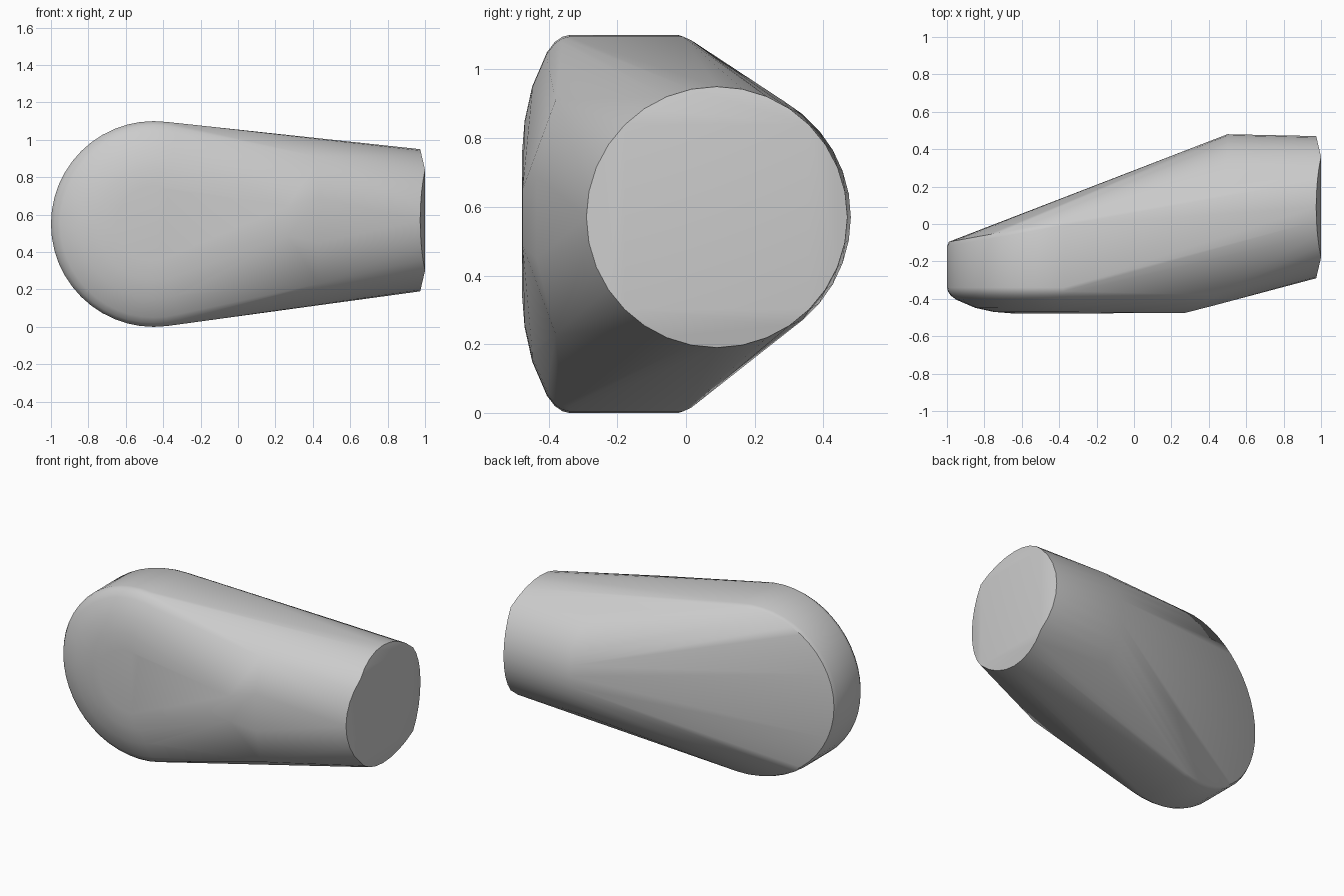
import bpy
import bmesh
from math import sin, cos, pi, radians

cube = bpy.data.objects.get("Cube")
if cube:
    bpy.data.objects.remove(cube, do_unlink=True)

grey = bpy.data.materials.new("plain_grey")
grey.use_nodes = True
colour = (0.6, 0.6, 0.6, 1)
grey.diffuse_color = colour
grey.node_tree.nodes["Principled BSDF"].inputs["Base Color"].default_value = colour

points = []
PAD_X, PAD_Z, PAD_R = -0.45, 0.55, 0.55
END_Y, END_Z, END_R = 0.09, 0.57, 0.38


def pad_ring(radius, depth, slant=0.0, count=48):
    """Ring facing the front; slant pushes it back towards the left."""
    for i in range(count):
        a = 2 * pi * i / count
        x = PAD_X + radius * cos(a)
        points.append((x, depth + slant * (x + 1), PAD_Z + radius * sin(a)))


# Rounded front of the broad end
for radius, depth in ((0.55, -0.34), (0.545, -0.36), (0.53, -0.382), (0.5, -0.405),
                      (0.4, -0.448), (0.3, -0.47), (0.2, -0.478)):
    pad_ring(radius, depth)

# Slanted back rim of the broad end, slightly eased
pad_ring(0.55, -0.12, 0.18)
pad_ring(0.54, -0.097, 0.18)

# Narrow end: round rim whose four sides are cut back
for i in range(32):
    a = 2 * pi * i / 32
    dy, dz = END_R * cos(a), END_R * sin(a)
    cut = max(0, max(abs(dy), abs(dz)) - 0.27) / 0.11
    points.append((1 - 0.026 * cut, END_Y + dy, END_Z + dz))

# Rounded shoulder at the back
for i in range(-6, 7):
    a = radians(10 * i)
    points.append((0.5, END_Y + 0.39 * cos(a), END_Z + 0.39 * sin(a)))

# Angled shoulder at the front
for x, y, half in ((0.27, -0.476, 0.08), (0.43, -0.435, 0.12), (0.43, -0.38, 0.34)):
    for side in (-1, 1):
        points.append((x, y, END_Z + side * half))

# Wrap the sections in one skin
bm = bmesh.new()
for p in points:
    bm.verts.new(p)
bmesh.ops.convex_hull(bm, input=bm.verts[:])
bmesh.ops.delete(bm, geom=[v for v in bm.verts if not v.link_faces], context="VERTS")
bmesh.ops.dissolve_limit(bm, angle_limit=radians(0.5), verts=bm.verts[:], edges=bm.edges[:])
bmesh.ops.recalc_face_normals(bm, faces=bm.faces[:])

mesh = bpy.data.meshes.new("tapered_body")
bm.to_mesh(mesh)
bm.free()
mesh.materials.append(grey)
body = bpy.data.objects.new("tapered_body", mesh)
bpy.context.collection.objects.link(body)
bpy.context.view_layer.objects.active = body
body.select_set(True)
bpy.ops.object.shade_smooth_by_angle(angle=radians(45))
